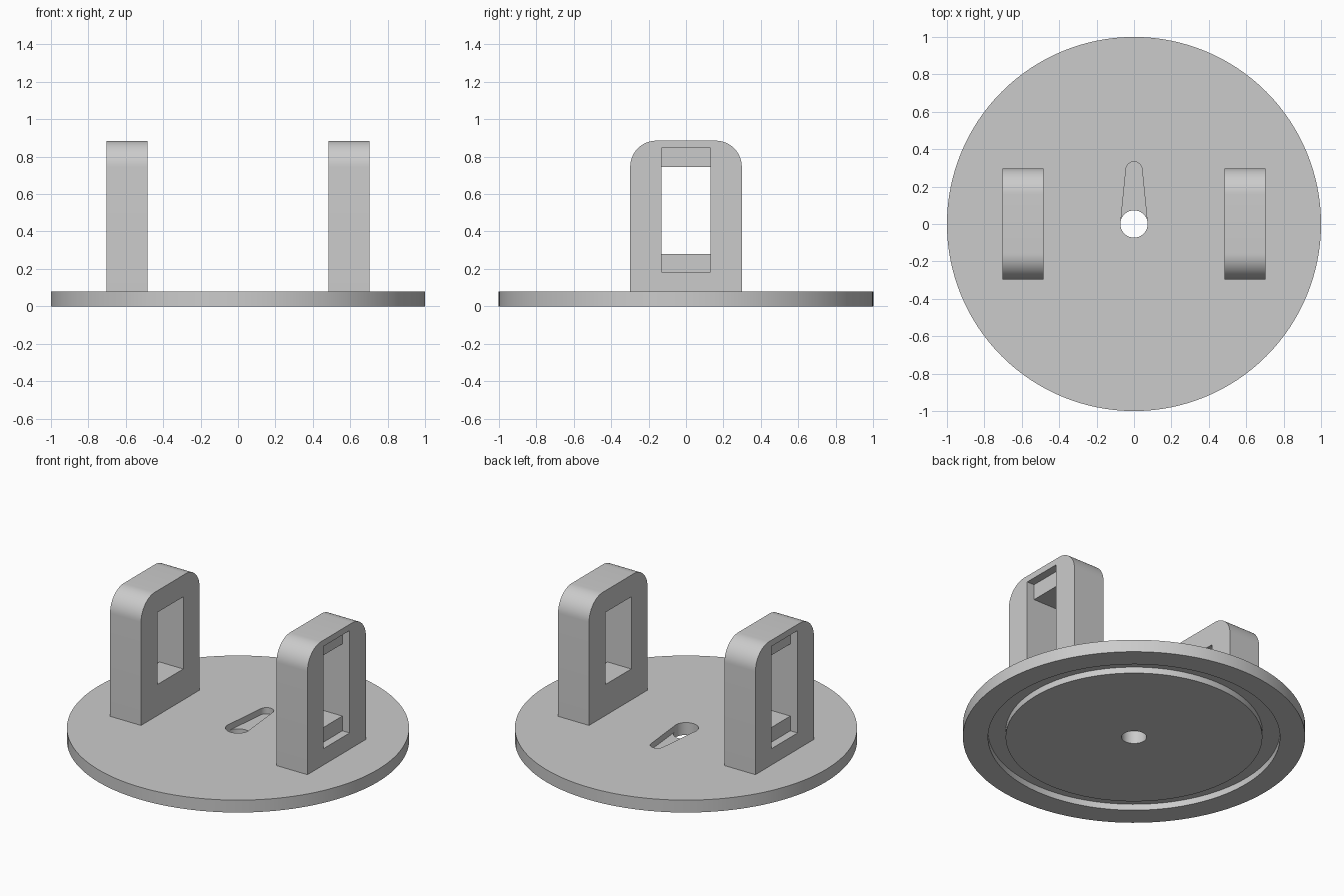
import bpy, bmesh, math
from mathutils import Vector

cube = bpy.data.objects.get("Cube")
if cube:
    bpy.data.objects.remove(cube)

GREY = (0.6, 0.6, 0.6, 1)
grey = bpy.data.materials.new("plain grey")
grey.use_nodes = True
grey.diffuse_color = GREY
grey.node_tree.nodes["Principled BSDF"].inputs["Base Color"].default_value = GREY


def arc(cx, cy, r, start, end, n):
    """Points along an arc, angles in degrees."""
    angles = [math.radians(start + (end - start) * i / n) for i in range(n + 1)]
    return [(cx + r * math.cos(a), cy + r * math.sin(a)) for a in angles]


def circle(r, n):
    return arc(0, 0, r, 0, 360, n)[:-1]


def prism(name, outline, low, high, axis="Z"):
    """Extrude an outline along Z (outline in x, y) or X (outline in y, z)."""
    bm = bmesh.new()
    place = (lambda u, v: (u, v, low)) if axis == "Z" else (lambda u, v: (low, u, v))
    face = bm.faces.new([bm.verts.new(place(u, v)) for u, v in outline])
    result = bmesh.ops.extrude_face_region(bm, geom=[face])
    move = Vector((0, 0, high - low)) if axis == "Z" else Vector((high - low, 0, 0))
    bmesh.ops.translate(bm, vec=move, verts=[g for g in result["geom"] if isinstance(g, bmesh.types.BMVert)])
    bmesh.ops.recalc_face_normals(bm, faces=bm.faces)
    mesh = bpy.data.meshes.new(name)
    bm.to_mesh(mesh)
    bm.free()
    mesh.materials.append(grey)
    obj = bpy.data.objects.new(name, mesh)
    bpy.context.collection.objects.link(obj)
    return obj


def activate(obj):
    bpy.ops.object.select_all(action="DESELECT")
    obj.select_set(True)
    bpy.context.view_layer.objects.active = obj


def cut(obj, cutter):
    mod = obj.modifiers.new("cut", "BOOLEAN")
    mod.operation = "DIFFERENCE"
    mod.solver = "EXACT"
    mod.object = cutter
    activate(obj)
    bpy.ops.object.modifier_apply(modifier=mod.name)
    bpy.data.objects.remove(cutter)


def rectangle(half, low, high):
    return [(-half, low), (half, low), (half, high), (-half, high)]


def smooth(obj):
    activate(obj)
    bpy.ops.object.shade_smooth_by_angle(angle=math.radians(30))


# Round base plate
PLATE = 0.08
HALF = PLATE / 2
base = prism("base_plate", circle(1.0, 128), 0, PLATE)

# Ring groove in the underside
groove = prism("groove_cutter", circle(0.853, 128), -0.1, HALF)
cut(groove, prism("groove_core", circle(0.75, 128), -0.2, 0.2))
cut(base, groove)

# Centre hole and tapered arm pocket in the top
cut(base, prism("hole_cutter", circle(0.073, 48), -0.1, 0.2))
pocket = [(-0.072, 0), (0.072, 0)] + arc(0, 0.29, 0.043, 6, 174, 16)
cut(base, prism("pocket_cutter", pocket, HALF, 0.2))
smooth(base)

# Two uprights with a window and a shallow recess on the outer face
WIDTH, TOP, ROUND = 0.298, 0.885, 0.14
INNER, OUTER = 0.483, 0.704
outline = [(-WIDTH, PLATE), (WIDTH, PLATE)]
outline += arc(WIDTH - ROUND, TOP - ROUND, ROUND, 0, 90, 14)
outline += arc(ROUND - WIDTH, TOP - ROUND, ROUND, 90, 180, 14)

for name, side in (("left_upright", 1), ("right_upright", -1)):
    upright = prism(name, outline, side * INNER, side * OUTER, "X")
    cut(upright, prism("window_cutter", rectangle(0.132, 0.28, 0.745), side * 0.3, side * 0.9, "X"))
    cut(upright, prism("recess_cutter", rectangle(0.132, 0.185, 0.845), side * (OUTER - 0.052), side * 0.9, "X"))
    smooth(upright)
